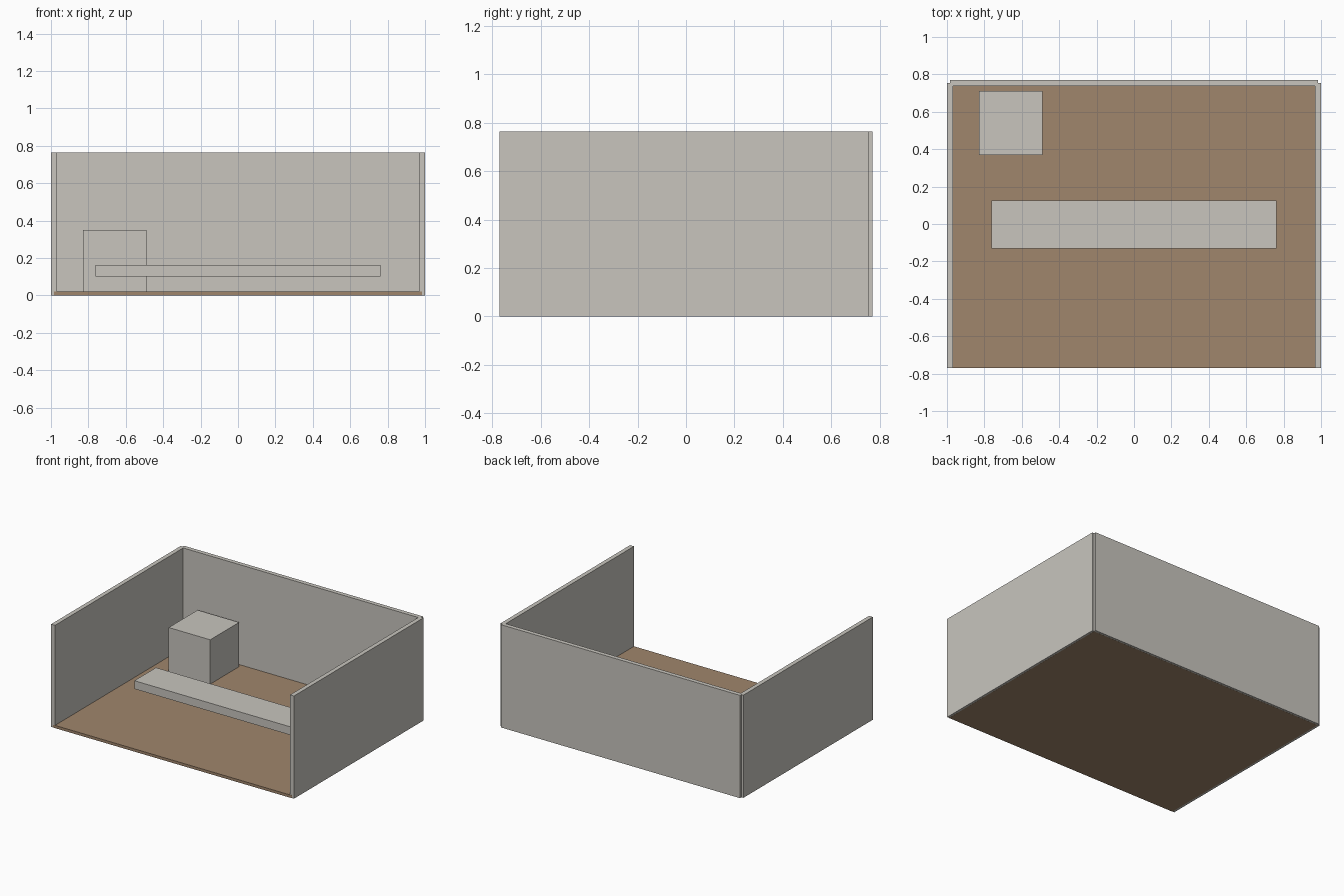
import bpy

if "Cube" in bpy.data.objects:
    bpy.data.objects.remove(bpy.data.objects["Cube"])


def material(name, rgb):
    m = bpy.data.materials.new(name)
    m.diffuse_color = (*rgb, 1)
    m.use_nodes = True
    m.node_tree.nodes["Principled BSDF"].inputs["Base Color"].default_value = m.diffuse_color
    return m


plaster = material("pale_grey", (0.578, 0.558, 0.515))
wood = material("wood_brown", (0.352, 0.238, 0.150))


def box(name, lo, hi, mat):
    """Axis-aligned box between two corners."""
    bpy.ops.mesh.primitive_cube_add(
        size=1, location=[(a + b) / 2 for a, b in zip(lo, hi)])
    ob = bpy.context.object
    ob.name = name
    ob.scale = [b - a for a, b in zip(lo, hi)]
    bpy.ops.object.transform_apply(location=False, rotation=False, scale=True)
    ob.data.materials.append(mat)
    return ob


T = 0.032          # wall thickness
MID = 1 - T / 2    # side wall centre line
FRONT, BACK, TOP = -0.77, 0.77, 0.765
BACK_MID = BACK - T / 2

# Floor reaches the wall centre lines, a hair proud at the front and below
box("floor", (-MID, FRONT - 0.0005, -0.0005), (MID, BACK_MID, 0.02), wood)

# Walls
for side, x in (("left", -MID), ("right", MID)):
    box(side + "_wall", (x - T / 2, FRONT, 0), (x + T / 2, BACK_MID, TOP), plaster)
box("back_wall", (-MID, BACK - T, 0), (MID, BACK, TOP), plaster)

# Furniture: raised counter slab and a block in the back left corner
box("counter_slab", (-0.763, -0.13, 0.102), (0.763, 0.125, 0.163), plaster)
box("corner_block", (-0.83, 0.37, 0.02), (-0.488, 0.71, 0.35), plaster)
